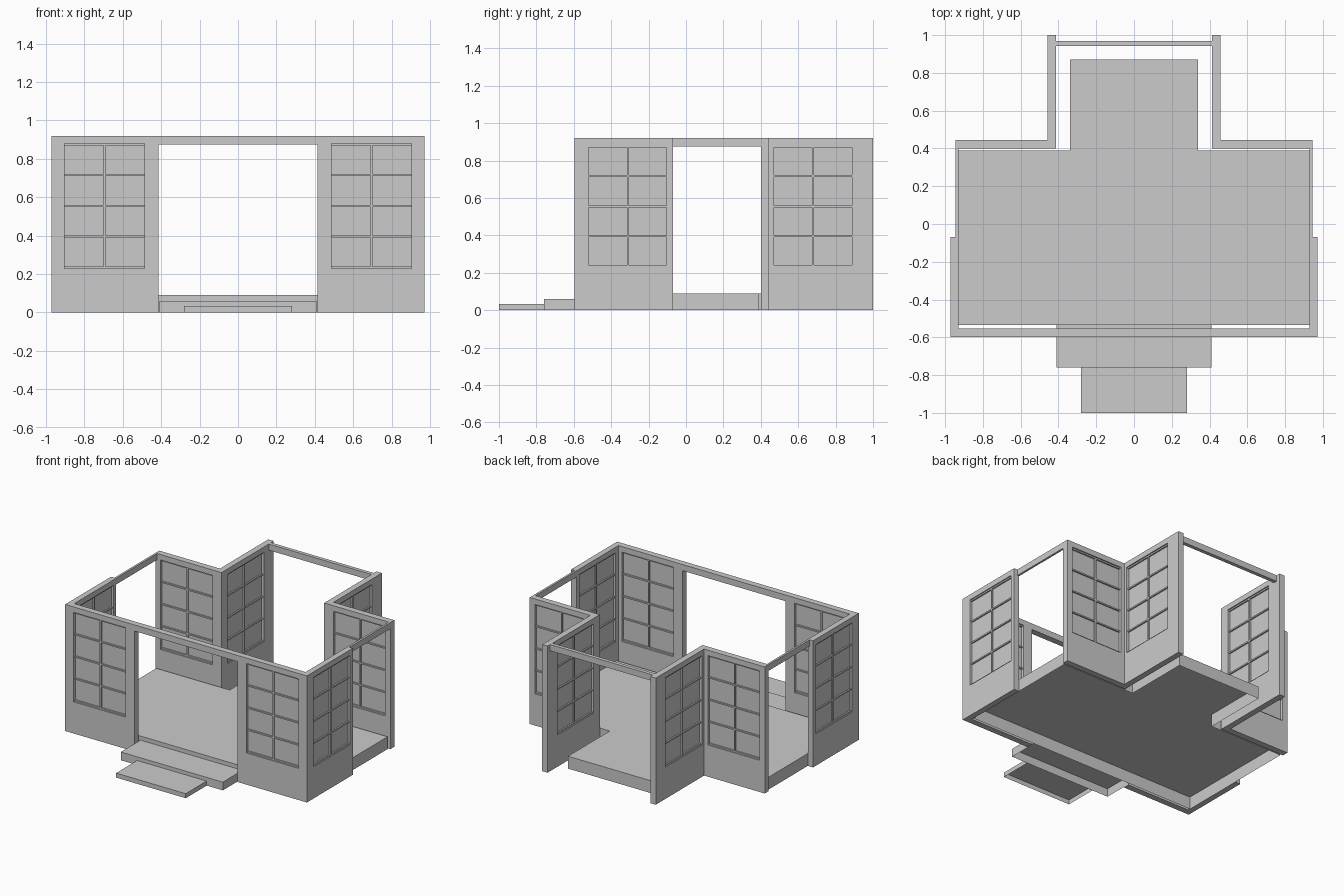
import bpy, bmesh
from mathutils import Vector

if "Cube" in bpy.data.objects:
    bpy.data.objects.remove(bpy.data.objects["Cube"])

H = 0.92            # wall height
BEAM = 0.875        # underside of the beams
Z0, Z1 = 0.23, 0.88  # window sill and head


def finish(name, bm, mirror=False):
    bmesh.ops.recalc_face_normals(bm, faces=bm.faces)
    me = bpy.data.meshes.new(name)
    bm.to_mesh(me)
    bm.free()
    ob = bpy.data.objects.new(name, me)
    bpy.context.collection.objects.link(ob)
    if mirror:
        ob.modifiers.new("Mirror", 'MIRROR').use_mirror_merge = False
    return ob


def add_box(bm, lo, hi):
    vs = bmesh.ops.create_cube(bm, size=1)["verts"]
    for v in vs:
        v.co = Vector([(a + b) / 2 + c * (b - a) for a, b, c in zip(lo, hi, v.co)])


def box(name, lo, hi, mirror=False):
    bm = bmesh.new()
    add_box(bm, lo, hi)
    return finish(name, bm, mirror)


def slab(name, outline, top):
    """Raised deck with skirt sides, open underneath."""
    bm = bmesh.new()
    upper = [bm.verts.new((x, y, top)) for x, y in outline]
    lower = [bm.verts.new((x, y, 0)) for x, y in outline]
    bm.faces.new(upper)
    for i in range(len(outline)):
        j = (i + 1) % len(outline)
        bm.faces.new((lower[i], lower[j], upper[j], upper[i]))
    ob = finish(name, bm)
    if ob.data.polygons[0].normal.z < 0:
        ob.data.flip_normals()
    return ob


def window_wall(name, axis, span, depth, win):
    """Wall running along axis, with a recessed window on both sides, mirrored in x."""
    d0, d1 = depth
    mid, pane, bar, w = (d0 + d1) / 2, 0.004, 0.014, 0.005

    def pos(u, d, z):
        return (u, d, z) if axis == 'x' else (d, u, z)

    def rect(u, z, d):
        return [bm.verts.new(pos(a, d, b)) for a, b in
                ((u[0], z[0]), (u[1], z[0]), (u[1], z[1]), (u[0], z[1]))]

    # wall body: loops from one pane, round the outside, to the other pane
    bm = bmesh.new()
    wz, oz = (Z0, Z1), (0, H)
    loops = [rect(win, wz, mid - pane), rect(win, wz, d0), rect(span, oz, d0),
             rect(span, oz, d1), rect(win, wz, d1), rect(win, wz, mid + pane)]
    for a, b in zip(loops, loops[1:]):
        for i in range(4):
            j = (i + 1) % 4
            bm.faces.new((a[i], a[j], b[j], b[i]))
    bm.faces.new(loops[0])
    bm.faces.new(loops[-1])
    finish(name, bm, True)

    # glazing bars: one upright and five rails
    bm = bmesh.new()
    c = sum(win) / 2
    add_box(bm, pos(c - w, mid - bar, Z0), pos(c + w, mid + bar, Z1))
    for z in (Z0 + w, 0.395, 0.555, 0.717, Z1 - w):
        add_box(bm, pos(win[0], mid - bar, z - w), pos(win[1], mid + bar, z + w))
    finish(name + "_glazing_bars", bm, True)


# floor and steps
half = [(0.93, -0.535), (0.93, 0.39), (0.34, 0.39), (0.34, 0.87)]
slab("floor", half + [(-x, y) for x, y in reversed(half)], 0.09)
slab("upper_step", [(-0.41, -0.76), (0.41, -0.76), (0.41, -0.535), (-0.41, -0.535)], 0.06)
slab("lower_step", [(-0.28, -1), (0.28, -1), (0.28, -0.76), (-0.28, -0.76)], 0.033)

# walls with windows
window_wall("front_wall", 'x', (0.415, 0.972), (-0.597, -0.552), (0.487, 0.903))
window_wall("side_wall", 'y', (-0.552, -0.07), (0.93, 0.972), (-0.52, -0.103))
window_wall("back_wall", 'x', (0.457, 0.945), (0.40, 0.445), (0.487, 0.903))
window_wall("wing_wall", 'y', (0.40, 1.0), (0.413, 0.457), (0.47, 0.887))

# beams over the openings
box("front_beam", (-0.415, -0.597, BEAM), (0.415, -0.552, H))
box("side_beam", (0.93, -0.07, BEAM), (0.945, 0.40, H), True)
box("back_beam", (-0.413, 0.943, BEAM), (0.413, 0.97, H))
